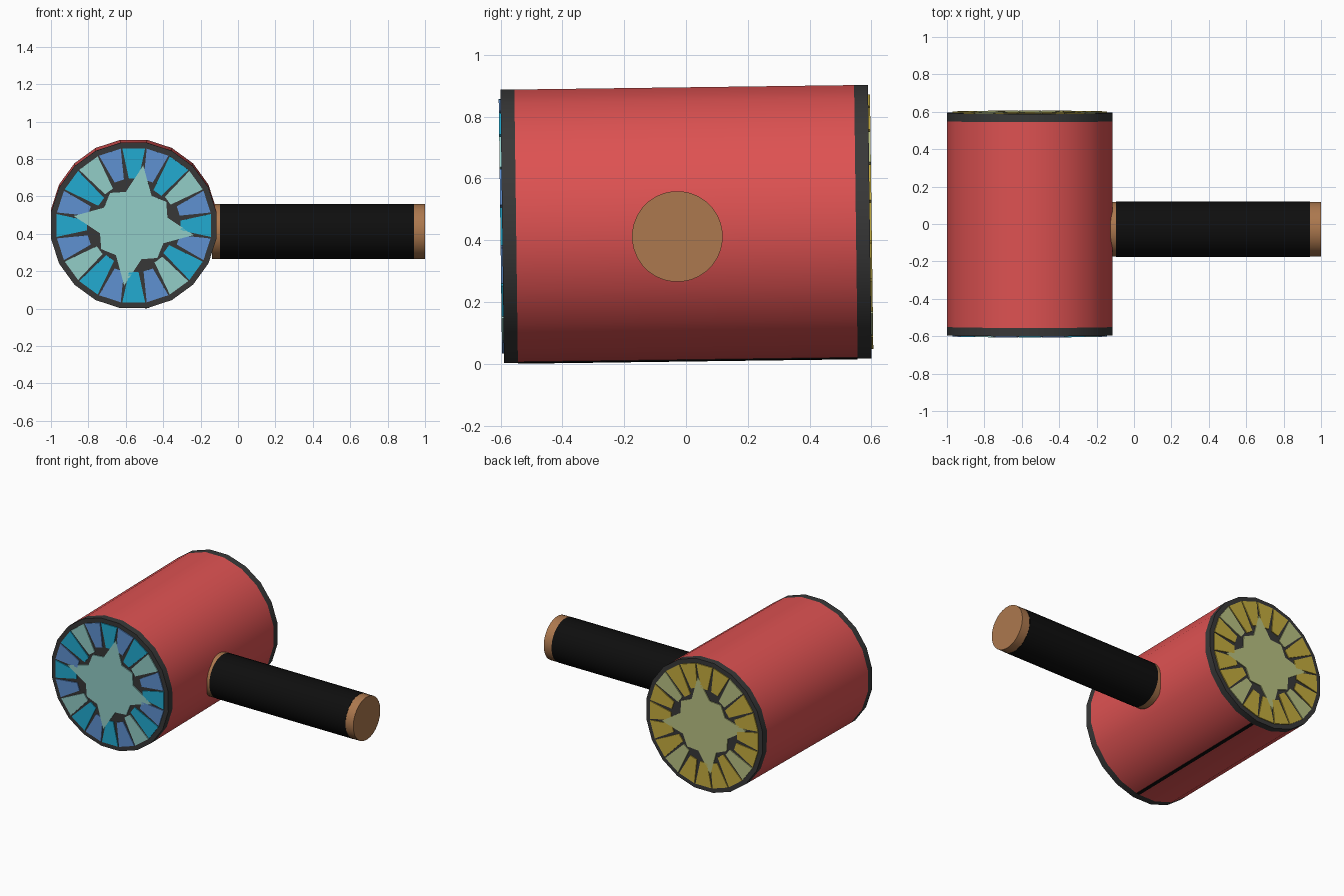
import bpy, bmesh, math
from mathutils import Matrix

if "Cube" in bpy.data.objects:
    bpy.data.objects.remove(bpy.data.objects["Cube"])


def material(name, rgb):
    m = bpy.data.materials.new(name)
    lin = [((c / 255 + 0.055) / 1.055) ** 2.4 if c > 10 else c / 255 / 12.92 for c in rgb]
    m.diffuse_color = (*lin, 1)
    m.use_nodes = True
    m.node_tree.nodes["Principled BSDF"].inputs["Base Color"].default_value = m.diffuse_color
    return m


RED = material("barrel red", (222, 82, 82))
DARK = material("charcoal", (56, 56, 56))
BLACK = material("grip black", (14, 14, 14))
WOOD = material("wood brown", (172, 120, 78))
CYAN = material("cyan", (34, 172, 210))
BLUE = material("periwinkle blue", (95, 146, 210))
TEAL = material("pale teal", (147, 206, 200))
GOLD = material("gold", (196, 172, 62))
SAGE = material("sage", (184, 192, 130))

# Head leans back very slightly; the handle lies along x
HEAD = Matrix.Translation((-0.5575, 0, 0.4525)) @ Matrix.Rotation(0.0131, 4, 'X')
HANDLE = Matrix.Translation((0, -0.028, 0.412)) @ Matrix.Rotation(-math.pi / 2, 4, 'Z')


def finish(name, bm, mat, matrix, smooth=False):
    bmesh.ops.recalc_face_normals(bm, faces=bm.faces)
    bm.transform(matrix)
    me = bpy.data.meshes.new(name)
    bm.to_mesh(me)
    bm.free()
    me.materials.append(mat)
    ob = bpy.data.objects.new(name, me)
    bpy.context.collection.objects.link(ob)
    if smooth:
        bpy.ops.object.select_all(action='DESELECT')
        ob.select_set(True)
        bpy.context.view_layer.objects.active = ob
        bpy.ops.object.shade_smooth_by_angle(angle=math.radians(30))
    return ob


def tube(name, y0, y1, radius, sides, mat, matrix, cap0=False, cap1=False):
    """Cylinder along local y with optional end caps."""
    bm = bmesh.new()
    rings = []
    for y in (y0, y1):
        ring = []
        for i in range(sides):
            a = 2 * math.pi * (i + 0.5) / sides
            ring.append(bm.verts.new((radius * math.cos(a), y, radius * math.sin(a))))
        rings.append(ring)
    for i in range(sides):
        j = (i + 1) % sides
        bm.faces.new((rings[0][i], rings[1][i], rings[1][j], rings[0][j]))
    if cap0:
        bm.faces.new(rings[0])
    if cap1:
        bm.faces.new(rings[1][::-1])
    ob = finish(name, bm, mat, matrix, True)
    # keep outward normals on open tubes
    p = ob.data.polygons[0]
    out = p.center - matrix @ Matrix.Translation((0, (y0 + y1) / 2, 0)).to_translation()
    if p.normal.dot(out) < 0:
        ob.data.flip_normals()


def plate(name, points, y0, y1, mat, matrix):
    """Flat xz outline extruded from y0 to y1."""
    bm = bmesh.new()
    f = bm.faces.new([bm.verts.new((x, y0, z)) for x, z in points])
    g = bmesh.ops.extrude_face_region(bm, geom=[f])
    bmesh.ops.translate(bm, vec=(0, y1 - y0, 0),
                        verts=[v for v in g["geom"] if isinstance(v, bmesh.types.BMVert)])
    finish(name, bm, mat, matrix)


def polar(r, deg):
    a = math.radians(deg)
    return r * math.cos(a), r * math.sin(a)


def turned(points, deg):
    a = math.radians(deg)
    c, s = math.cos(a), math.sin(a)
    return [(u * c - v * s, u * s + v * c) for u, v in points]


# Head: barrel and two end bands, 20-sided
R = 0.448
tube("barrel", -0.55, 0.55, R, 20, RED, HEAD)
tube("front_band", -0.595, -0.55, R, 20, DARK, HEAD, cap0=True)
tube("back_band", 0.55, 0.595, R, 20, DARK, HEAD, cap1=True)

# Seam along the underside of the barrel
plate("barrel_seam", turned([(R - 0.006, -0.011), (R + 0.001, -0.011),
                             (R + 0.001, 0.011), (R - 0.006, 0.011)], -81),
      -0.55, 0.55, BLACK, HEAD)

# Star and ring of wedge panels on both ends
star = []
for q in range(4):
    tip = 81 + 90 * q
    star += [polar(0.325, tip), polar(0.185, tip + 22),
             polar(0.215, tip + 45), polar(0.185, tip + 68)]

for side, y, colours in (("front", -0.595, (CYAN, BLUE, TEAL, CYAN, BLUE)),
                         ("back", 0.595, (GOLD, GOLD, SAGE, GOLD, GOLD))):
    y_out = y + math.copysign(0.006, y)
    plate(side + "_star", star, y, y_out, colours[2], HEAD)
    for k in range(20):
        inner = (0.25, 0.25, 0.225, 0.215, 0.25)[k % 5]
        wedge = [(inner, -0.026), (0.412, -0.061), (0.412, 0.061), (inner, 0.026)]
        plate(f"{side}_panel_{k + 1}", turned(wedge, 18 * k), y, y_out,
              colours[k % 5], HEAD)

# Handle: wooden ends with a black grip between
tube("handle_collar", -0.14, -0.095, 0.147, 32, WOOD, HANDLE)
tube("handle_grip", -0.095, 0.94, 0.148, 32, BLACK, HANDLE)
tube("handle_end", 0.94, 1.0, 0.147, 32, WOOD, HANDLE, cap1=True)
